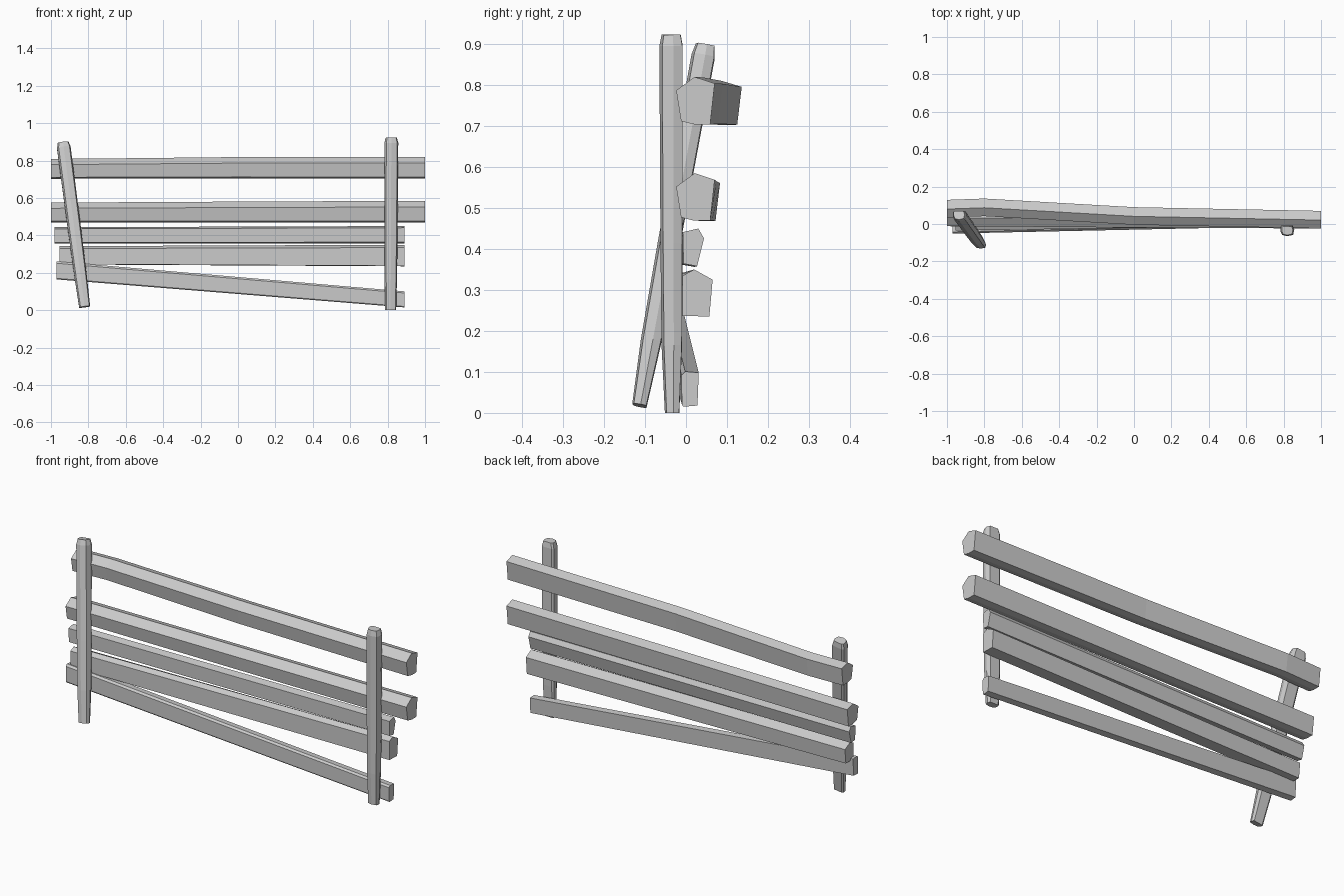
import bpy, bmesh
from mathutils import Vector


def loft(name, rings):
    """Skin a series of equal-length rings and cap both ends."""
    bm = bmesh.new()
    vs = [[bm.verts.new(p) for p in ring] for ring in rings]
    n = len(vs[0])
    for a, b in zip(vs, vs[1:]):
        for i in range(n):
            j = (i + 1) % n
            bm.faces.new((a[i], a[j], b[j], b[i]))
    bm.faces.new(vs[0])
    bm.faces.new(vs[-1])
    bmesh.ops.recalc_face_normals(bm, faces=bm.faces)
    mesh = bpy.data.meshes.new(name)
    bm.to_mesh(mesh)
    bm.free()
    ob = bpy.data.objects.new(name, mesh)
    bpy.context.collection.objects.link(ob)
    return ob


def rail(name, profile, stations):
    """Profile in (y, z) from its centre; stations are x, y, z, z scale."""
    loft(name, [[(x, y + py, z + pz * s) for py, pz in profile]
                for x, y, z, s in stations])


# Rails: hewn cross-sections swept along x
heavy = [(-0.048, 0.025), (-0.003, 0.058), (0.046, 0.042),
         (0.035, -0.058), (-0.003, -0.058), (-0.036, -0.05)]
rail("top_rail", heavy, [(-1, 0.083, 0.756, 0.92), (-0.8, 0.09, 0.757, 0.92),
                         (0, 0.044, 0.762, 0.98), (1, 0.024, 0.762, 1)])
rail("second_rail", heavy, [(-1, 0.037, 0.522, 0.92), (0, 0.029, 0.525, 0.96),
                            (1, 0.024, 0.527, 1)])

light = [(-0.026, 0.037), (0.012, 0.046), (0.026, 0.022),
         (0.009, -0.046), (-0.024, -0.04)]
rail("third_rail", light, [(-0.98, 0.012, 0.4, 0.95), (0.89, 0.018, 0.404, 1)])

broad = [(-0.036, 0.042), (-0.008, 0.057), (0.037, 0.032),
         (0.029, -0.058), (-0.036, -0.056)]
rail("fourth_rail", broad, [(-0.955, 0.001, 0.294, 0.85),
                            (0.89, 0.028, 0.293, 1)])

thin = [(-0.021, 0.034), (-0.012, 0.043), (0.021, 0.04),
        (0.018, -0.04), (-0.016, -0.043), (-0.02, -0.038)]
rail("bottom_rail", thin, [(-0.97, -0.03, 0.213, 1.12),
                           (0.89, 0.01, 0.058, 1)])

# Posts: irregular octagon, tapered at the foot and chamfered at the head
section = [(-0.037, 0.02), (-0.036, -0.006), (-0.027, -0.024), (0.0, -0.03),
           (0.031, -0.023), (0.037, 0.004), (0.029, 0.026), (-0.028, 0.027)]
levels = [(0, 0.8, 0.62), (0.18, 0.9, 0.88), (0.45, 0.96, 0.95),
          (0.97, 1, 1), (1, 0.8, 0.82)]


def post(name, foot, head):
    foot, head = Vector(foot), Vector(head)
    axis = (head - foot).normalized()
    across = Vector((0, 1, 0)).cross(axis).normalized()
    depth = axis.cross(across)
    loft(name, [[foot.lerp(head, t) + across * px * sx + depth * py * sy
                 for px, py in section] for t, sx, sy in levels])


post("right_post", (0.816, -0.033, 0), (0.82, -0.035, 0.923))
post("left_post", (-0.82, -0.113, 0.018), (-0.935, 0.048, 0.897))
